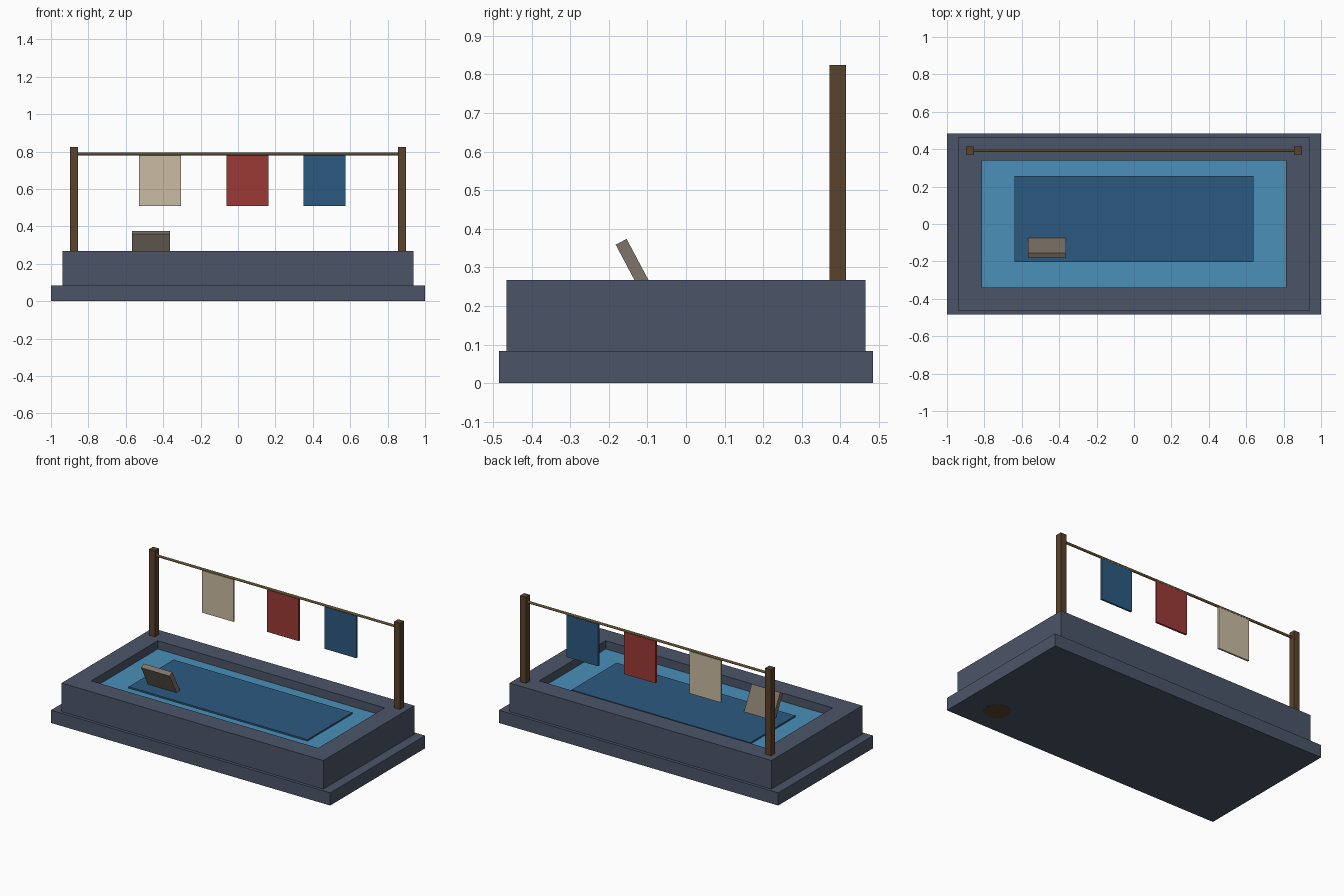
import bpy, math

if "Cube" in bpy.data.objects:
    bpy.data.objects.remove(bpy.data.objects["Cube"])


def material(name, hex_code):
    def lin(c):
        return c / 12.92 if c <= 0.04045 else ((c + 0.055) / 1.055) ** 2.4
    m = bpy.data.materials.new(name)
    m.diffuse_color = [lin(int(hex_code[i:i + 2], 16) / 255) for i in (0, 2, 4)] + [1]
    m.use_nodes = True
    m.node_tree.nodes["Principled BSDF"].inputs["Base Color"].default_value = m.diffuse_color
    return m


stone = material("slate_stone", "4b5568")
water_light = material("light_water", "4a90b8")
blue = material("deep_blue", "2c5a80")
wood = material("dark_wood", "5a422b")
rope_mat = material("rope_tan", "a08858")
cream = material("cream_cloth", "c9bca3")
red = material("red_cloth", "9b3a36")
grey_wood = material("weathered_board", "7f7568")


def box(name, x, y, z, mat, tilt=0):
    """Box from (min, max) ranges, optionally tilted about x."""
    bpy.ops.mesh.primitive_cube_add(
        size=1, location=[(r[0] + r[1]) / 2 for r in (x, y, z)], rotation=(tilt, 0, 0))
    o = bpy.context.object
    o.name = name
    o.scale = [r[1] - r[0] for r in (x, y, z)]
    bpy.ops.object.transform_apply(location=False, rotation=False, scale=True)
    o.data.materials.append(mat)
    return o


def cylinder(name, radius, depth, loc, mat, sides, rot=(0, 0, 0)):
    bpy.ops.mesh.primitive_cylinder_add(
        vertices=sides, radius=radius, depth=depth, location=loc, rotation=rot)
    o = bpy.context.object
    o.name = name
    o.data.materials.append(mat)
    return o


# stepped stone base
box("base_slab", (-1, 1), (-0.485, 0.485), (0.001, 0.083), stone)

# basin wall: outer and inner rectangle rings joined into one hollow frame
OX, OY, IX, IY = 0.9375, 0.465, 0.8125, 0.34
corners = [(-1, -1), (1, -1), (1, 1), (-1, 1)]
verts = [(sx * rx, sy * ry, z)
         for rx, ry, z in ((OX, OY, 0.083), (OX, OY, 0.268), (IX, IY, 0.268), (IX, IY, 0.083))
         for sx, sy in corners]
faces = []
for ring in range(4):
    nxt = (ring + 1) % 4
    for i in range(4):
        j = (i + 1) % 4
        faces.append((ring * 4 + i, ring * 4 + j, nxt * 4 + j, nxt * 4 + i))
mesh = bpy.data.meshes.new("basin_wall")
mesh.from_pydata(verts, [], faces)
mesh.materials.append(stone)
bpy.context.collection.objects.link(bpy.data.objects.new("basin_wall", mesh))

# water and its deeper patch
box("water", (-IX, IX), (-IY, IY), (0.083, 0.214), water_light)
box("deep_water", (-0.64, 0.64), (-0.204, 0.256), (0.205, 0.224), blue)

# leaning wash board
box("wash_board", (-0.567, -0.363), (-0.137, -0.105), (0.178, 0.378), grey_wood,
    math.radians(28))

# posts and line
for side, x in (("left", -0.877), ("right", 0.877)):
    box(side + "_post", (x - 0.021, x + 0.021), (0.372, 0.414), (0.268, 0.825), wood)
cylinder("clothes_line", 0.008, 1.754, (0, 0.393, 0.787), rope_mat, 8,
         (0, math.pi / 2, 0))

# hanging cloths
for name, x, mat in (("cream", -0.417, cream), ("red", 0.051, red), ("blue", 0.463, blue)):
    box(name + "_cloth", (x - 0.113, x + 0.113), (0.387, 0.399), (0.508, 0.78), mat)

# round plug on the underside
cylinder("drain_plug", 0.08, 0.004, (0.772, -0.308, 0.002), wood, 16)
